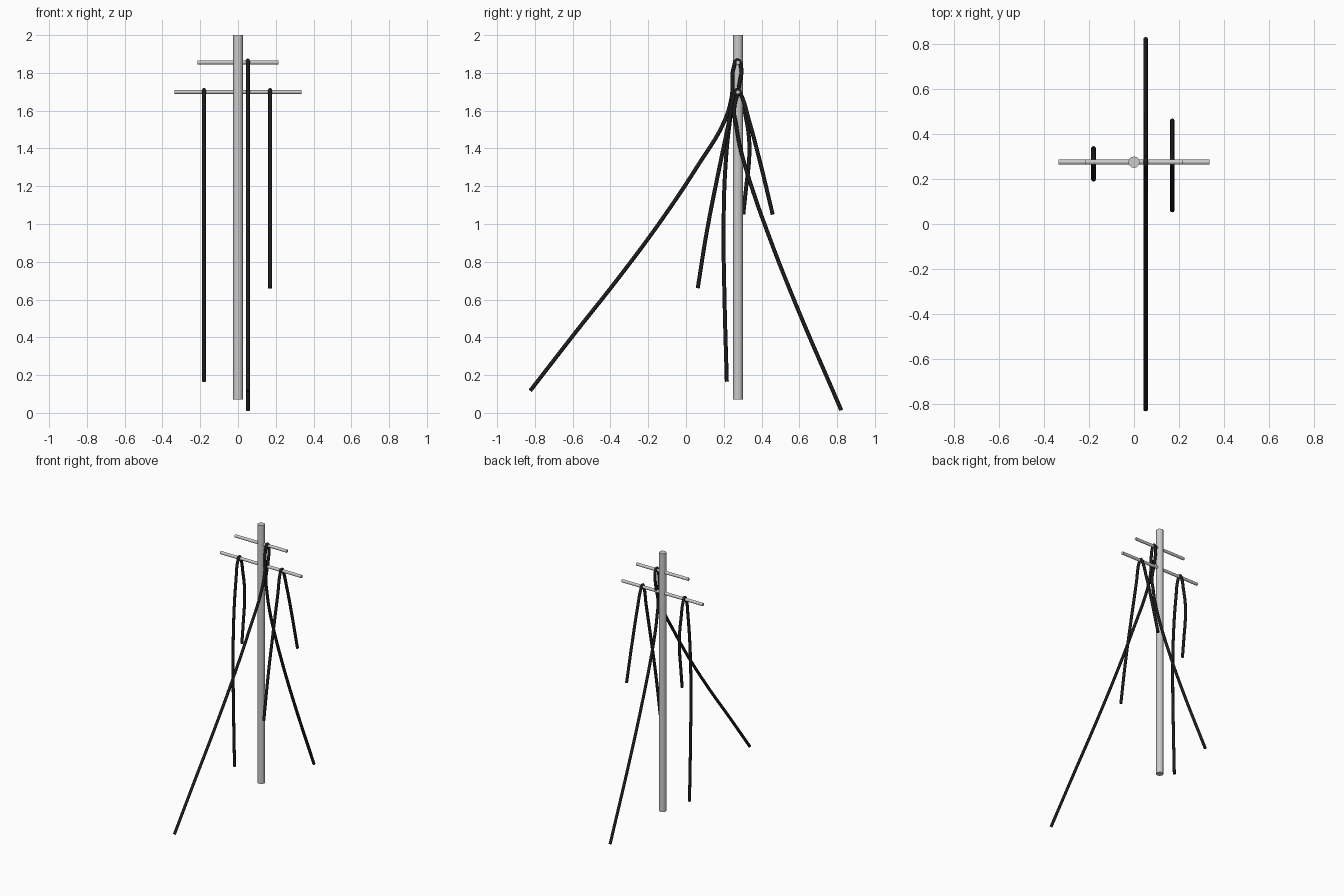
import bpy, math

if "Cube" in bpy.data.objects:
    bpy.data.objects.remove(bpy.data.objects["Cube"])

Y = 0.275  # pole line

def rod(name, r, length, loc, rot=(0, 0, 0), sides=12):
    bpy.ops.mesh.primitive_cylinder_add(vertices=sides, radius=r, depth=length,
                                        location=loc, rotation=rot)
    ob = bpy.context.object
    ob.name = name
    bpy.ops.object.shade_smooth_by_angle(angle=math.radians(20))
    return ob

# upright pole and its two crossarms
rod("pole", 0.0255, 1.93, (0, Y, 1.035))
for name, length, z in (("upper_crossarm", 0.43, 1.855), ("lower_crossarm", 0.67, 1.698)):
    rod(name, 0.011, length, (0, Y, z), (0, math.pi / 2, 0))

black = bpy.data.materials.new("cable_black")
black.diffuse_color = (0.012, 0.012, 0.012, 1)
black.use_nodes = True
black.node_tree.nodes["Principled BSDF"].inputs["Base Color"].default_value = black.diffuse_color

def cable(name, x, path):
    """Round cable through (y, z) points in the plane at x."""
    cu = bpy.data.curves.new(name, 'CURVE')
    cu.dimensions = '3D'
    cu.bevel_depth = 0.0105
    cu.bevel_resolution = 2
    cu.resolution_u = 5
    cu.use_fill_caps = True
    sp = cu.splines.new('BEZIER')
    sp.bezier_points.add(len(path) - 1)
    for p, (y, z) in zip(sp.bezier_points, path):
        p.co = (x, y, z)
        p.handle_left_type = p.handle_right_type = 'AUTO'
    ob = bpy.data.objects.new(name, cu)
    bpy.context.collection.objects.link(ob)
    cu.materials.append(black)

# cables hung over the crossarms
cable("left_cable", -0.18, [
    (0.216, 0.165), (0.204, 0.60), (0.199, 0.97), (0.208, 1.29), (0.233, 1.55),
    (0.257, 1.69), (0.272, 1.71), (0.288, 1.69), (0.314, 1.58), (0.334, 1.45),
    (0.334, 1.34), (0.319, 1.20), (0.303, 1.05)])
cable("right_cable", 0.17, [
    (0.062, 0.66), (0.112, 0.97), (0.175, 1.29), (0.229, 1.55),
    (0.257, 1.69), (0.272, 1.71), (0.288, 1.69), (0.333, 1.55), (0.394, 1.32),
    (0.459, 1.05)])
cable("centre_cable", 0.052, [
    (-0.825, 0.117), (-0.59, 0.42), (-0.343, 0.733), (-0.127, 1.025), (0.065, 1.313),
    (0.206, 1.55), (0.243, 1.68), (0.255, 1.84), (0.272, 1.866), (0.290, 1.84),
    (0.283, 1.74), (0.254, 1.60), (0.264, 1.53), (0.286, 1.41), (0.335, 1.235), (0.434, 0.95),
    (0.571, 0.60), (0.822, 0.014)])
